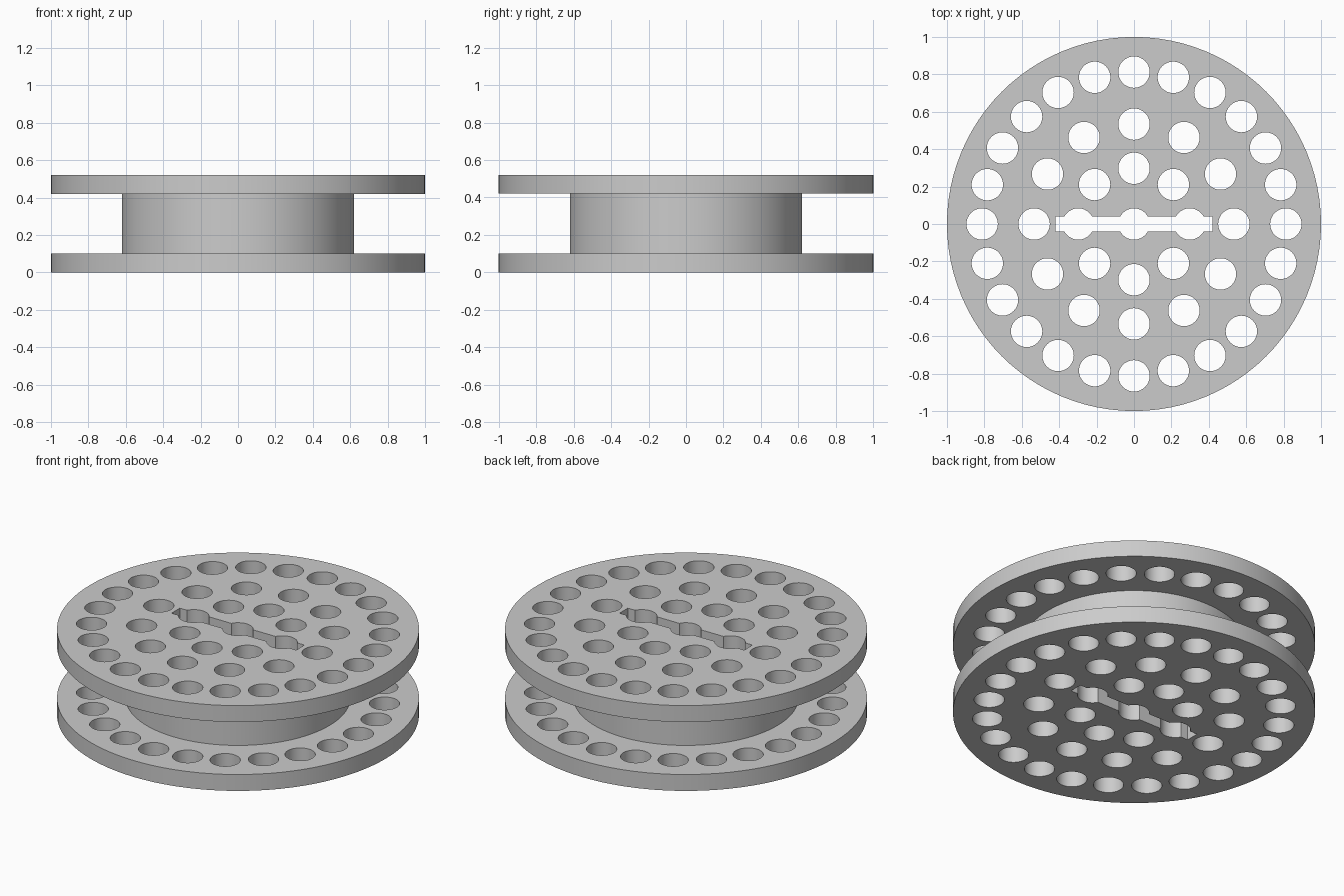
import bpy
import bmesh
import math
from mathutils import Matrix, Vector

cube = bpy.data.objects.get("Cube")
if cube:
    bpy.data.objects.remove(cube, do_unlink=True)

HEIGHT, FLANGE = 0.52, 0.10
DRUM_RADIUS, HOLE_RADIUS = 0.62, 0.084

gray = bpy.data.materials.new("light gray")
gray.use_nodes = True
color = (0.6, 0.6, 0.6, 1)
gray.diffuse_color = color
gray.node_tree.nodes["Principled BSDF"].inputs["Base Color"].default_value = color


def make_object(name, bm):
    bmesh.ops.recalc_face_normals(bm, faces=bm.faces)
    mesh = bpy.data.meshes.new(name)
    bm.to_mesh(mesh)
    bm.free()
    mesh.materials.append(gray)
    obj = bpy.data.objects.new(name, mesh)
    bpy.context.collection.objects.link(obj)
    return obj


# Spool body: two flanges and a drum turned from one profile
bm = bmesh.new()
profile = [(0, 0), (1, 0), (1, FLANGE), (DRUM_RADIUS, FLANGE),
           (DRUM_RADIUS, HEIGHT - FLANGE), (1, HEIGHT - FLANGE),
           (1, HEIGHT), (0, HEIGHT)]
points = [bm.verts.new((r, 0, z)) for r, z in profile]
edges = [bm.edges.new(pair) for pair in zip(points, points[1:])]
bmesh.ops.spin(bm, geom=points + edges, cent=(0, 0, 0), axis=(0, 0, 1),
               angle=math.tau, steps=96)
bmesh.ops.remove_doubles(bm, verts=bm.verts, dist=0.0001)
bmesh.ops.dissolve_limit(bm, angle_limit=0.01, verts=bm.verts, edges=bm.edges)
spool = make_object("spool", bm)

# Hole cutter: centre hole and three rings of holes through the full height
bm = bmesh.new()
for count, radius in [(1, 0), (8, 0.298), (12, 0.534), (24, 0.812)]:
    for i in range(count):
        a = math.tau * i / count
        place = Matrix.Translation((radius * math.cos(a), radius * math.sin(a), HEIGHT / 2))
        bmesh.ops.create_cone(bm, cap_ends=True, segments=32, radius1=HOLE_RADIUS,
                              radius2=HOLE_RADIUS, depth=1, matrix=place)
hole_cutter = make_object("hole_cutter", bm)

# Slot cutter: straight slot joining the three middle holes
bm = bmesh.new()
bmesh.ops.create_cube(bm, size=1, matrix=Matrix.Translation((0, 0, HEIGHT / 2))
                      @ Matrix.Diagonal(Vector((0.84, 0.08, 1, 1))))
slot_cutter = make_object("slot_cutter", bm)

# Cut the spool, then discard the cutters
bpy.ops.object.select_all(action="DESELECT")
bpy.context.view_layer.objects.active = spool
spool.select_set(True)
for cutter in (hole_cutter, slot_cutter):
    cutter.hide_render = True
    cut = spool.modifiers.new(cutter.name, "BOOLEAN")
    cut.operation = "DIFFERENCE"
    cut.solver = "EXACT"
    cut.object = cutter
    bpy.ops.object.modifier_apply(modifier=cut.name)
    bpy.data.objects.remove(cutter, do_unlink=True)

bpy.ops.object.shade_smooth_by_angle(angle=math.radians(30))
